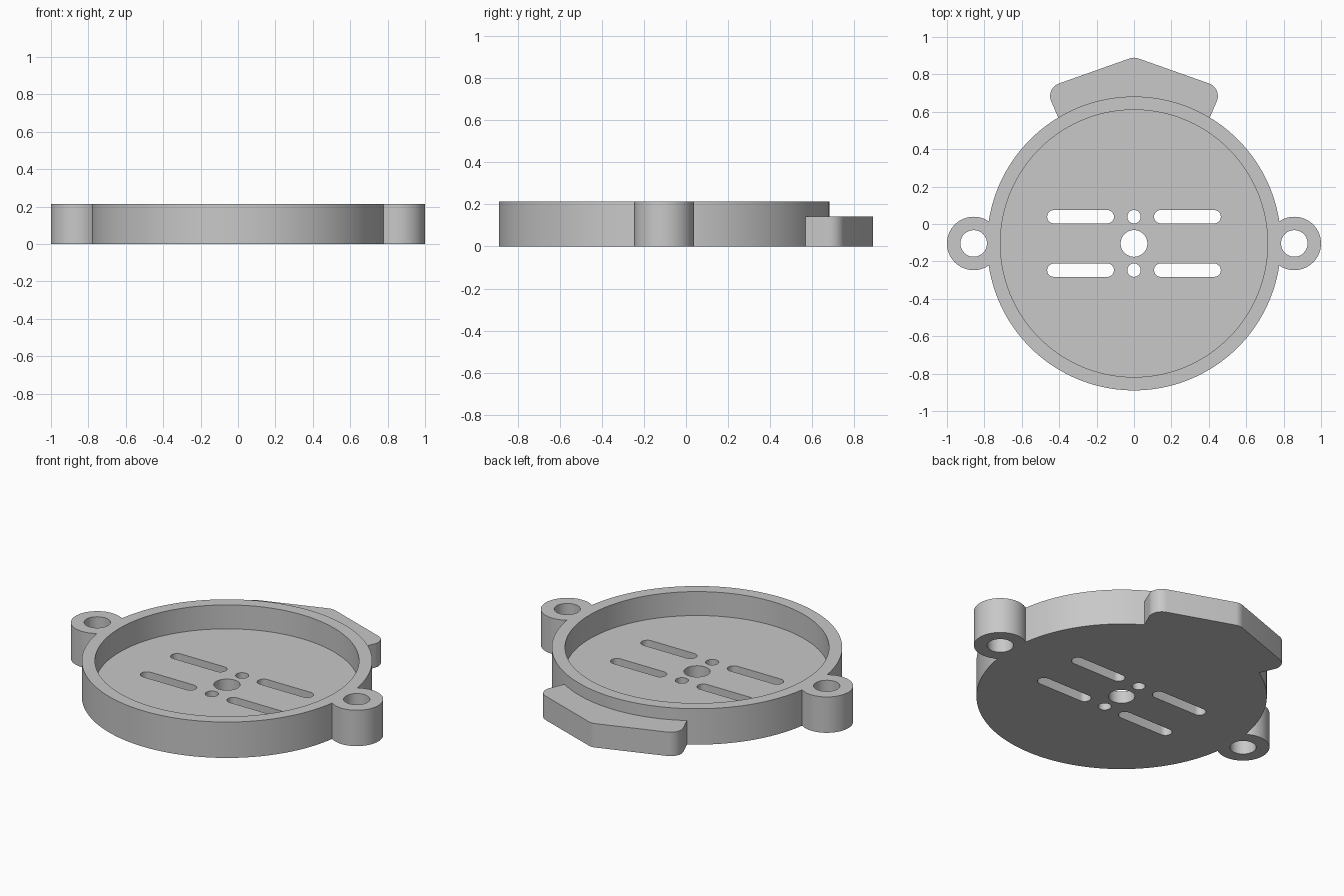
import bpy, bmesh
from math import pi, cos, sin, radians, atan2, hypot

cube = bpy.data.objects.get("Cube")
if cube:
    bpy.data.objects.remove(cube, do_unlink=True)

U = 1 / 14          # design module: every size is a multiple of this
CY = -0.104         # y of the disc centre

grey = bpy.data.materials.new("plain grey")
grey.use_nodes = True
colour = (0.58, 0.58, 0.58, 1)
grey.diffuse_color = colour
grey.node_tree.nodes["Principled BSDF"].inputs["Base Color"].default_value = colour


def arc(x, y, r, a0, a1, n):
    return [(x + r * cos(a0 + (a1 - a0) * i / n), y + r * sin(a0 + (a1 - a0) * i / n))
            for i in range(n + 1)]


def circle(x, y, r, n=64):
    return arc(x, y, r, 0, 2 * pi, n)[:-1]


def prism(name, outline, z0, z1):
    """Extrude a counter-clockwise outline from z0 to z1."""
    bm = bmesh.new()
    low = [bm.verts.new((x, y, z0)) for x, y in outline]
    high = [bm.verts.new((x, y, z1)) for x, y in outline]
    bm.faces.new(low[::-1])
    bm.faces.new(high)
    for i in range(len(low)):
        j = (i + 1) % len(low)
        bm.faces.new((low[i], low[j], high[j], high[i]))
    mesh = bpy.data.meshes.new(name)
    bm.to_mesh(mesh)
    bm.free()
    mesh.materials.append(grey)
    ob = bpy.data.objects.new(name, mesh)
    bpy.context.collection.objects.link(ob)
    return ob


def combine(target, tool, operation):
    """Apply a boolean and discard the tool."""
    mod = target.modifiers.new(operation, 'BOOLEAN')
    mod.operation, mod.solver, mod.object = operation, 'EXACT', tool
    bpy.context.view_layer.objects.active = target
    bpy.ops.object.modifier_apply(modifier=mod.name)
    bpy.data.objects.remove(tool, do_unlink=True)


# Round housing with a mounting ear on each side
housing = prism("housing", circle(0, CY, 11 * U, 160), 0, 3 * U)
for side in (-1, 1):
    combine(housing, prism("ear", circle(side * 12 * U, CY, 2 * U), 0, 3 * U), 'UNION')

# Pointed rear tab with rounded corners, its inner edge buried in the rim
apex_y = 0.889 - U
corner_x, corner_y = 0.377, 0.684
slope = atan2(corner_x, apex_y - corner_y)      # lean of the outer edges
tilt = pi / 2 - slope
right = arc(corner_x, corner_y, U, radians(-23.5), pi / 2 - tilt, 12)
top = arc(0, apex_y, U, pi / 2 - tilt, pi / 2 + tilt, 6)
left = [(-x, y) for x, y in reversed(right)]
inner_angle = atan2(0.535 - CY, 0.39)
inner = arc(0, CY, 10.5 * U, pi - inner_angle, inner_angle, 24)
combine(housing, prism("tab", right + top + left + inner, 0, 2 * U), 'UNION')

# Shallow bowl
combine(housing, prism("bowl", circle(0, CY, 10 * U, 160), U, 4 * U), 'DIFFERENCE')

# Round holes: centre, ears and the two small ones
holes = [(0, 0, U), (0, 2 * U, U / 2), (0, -2 * U, U / 2),
         (12 * U, 0, U * 0.995), (-12 * U, 0, U * 0.995)]
for x, y, r in holes:
    combine(housing, prism("hole", circle(x, CY + y, r, 48), -U, 4 * U), 'DIFFERENCE')

# Four long slots
for sx in (-1, 1):
    for sy in (-1, 1):
        y = CY + sy * 2 * U
        slot = (arc(sx * 4 * U + 2 * U, y, U / 2, -pi / 2, pi / 2, 16)
                + arc(sx * 4 * U - 2 * U, y, U / 2, pi / 2, 3 * pi / 2, 16))
        combine(housing, prism("slot", slot, -U, 4 * U), 'DIFFERENCE')

# Smooth the round walls, keep the rims crisp
bpy.ops.object.select_all(action='DESELECT')
housing.select_set(True)
bpy.context.view_layer.objects.active = housing
bpy.ops.object.shade_smooth_by_angle(angle=radians(30))
